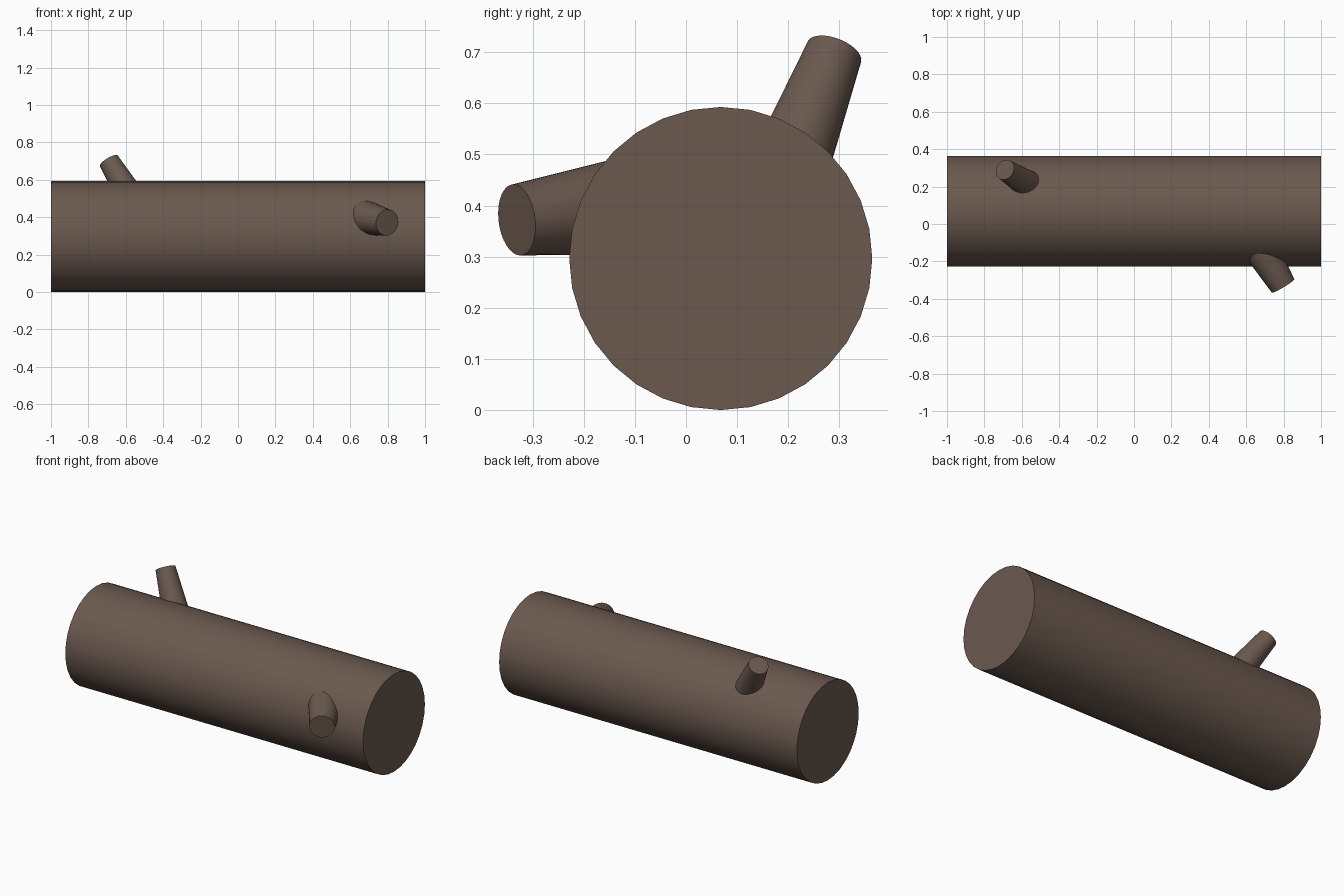
import bpy
from mathutils import Vector

if "Cube" in bpy.data.objects:
    bpy.data.objects.remove(bpy.data.objects["Cube"])

bark = bpy.data.materials.new("brown bark")
bark.diffuse_color = (0.147, 0.101, 0.078, 1)
bark.use_nodes = True
bark.node_tree.nodes["Principled BSDF"].inputs["Base Color"].default_value = bark.diffuse_color


def tapered_cylinder(name, tip, direction, length, tip_radius, base_radius, sides=32):
    """Closed round limb whose end cap is centred on tip, pointing along direction."""
    d = Vector(direction).normalized()
    bpy.ops.mesh.primitive_cone_add(
        vertices=sides, radius1=base_radius, radius2=tip_radius, depth=length,
        location=Vector(tip) - d * length / 2,
        rotation=d.to_track_quat('Z', 'Y').to_euler())
    ob = bpy.context.object
    ob.name = name
    ob.data.materials.append(bark)
    bpy.ops.object.shade_smooth_by_angle()
    return ob


# Main log lying along x
tapered_cylinder("log", (1, 0.068, 0.2965), (1, 0, 0), 2.0, 0.2965, 0.2965)

# Broken branch stubs, widening into the log
tapered_cylinder("upper_branch", (-0.69, 0.29, 0.70), (-0.61, 0.39, 1), 0.32, 0.056, 0.080)
tapered_cylinder("front_branch", (0.797, -0.331, 0.372), (0.60, -1, -0.13), 0.32, 0.070, 0.102)
